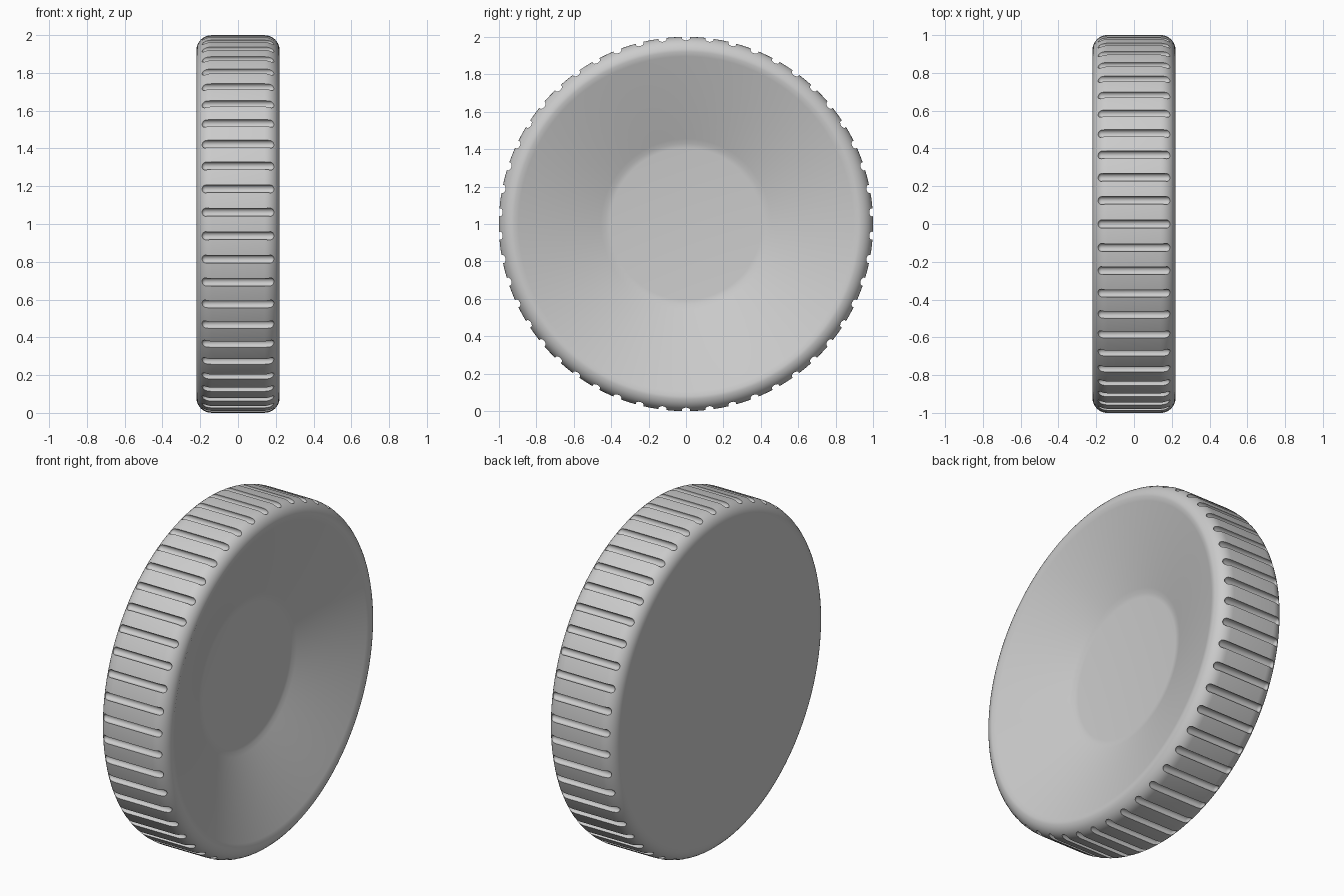
import bpy, bmesh, math
from mathutils import Matrix, Vector

cube = bpy.data.objects.get("Cube")
if cube:
    bpy.data.objects.remove(cube, do_unlink=True)

GROOVES = 50
SEGMENTS = 200
HALF_WIDTH, BEVEL = 0.22, 0.08

# Single grey material
grey = bpy.data.materials.new("plain grey")
grey.use_nodes = True
colour = (0.6, 0.6, 0.6, 1)
grey.diffuse_color = colour
grey.node_tree.nodes["Principled BSDF"].inputs["Base Color"].default_value = colour


def add_object(name, bm):
    bmesh.ops.recalc_face_normals(bm, faces=bm.faces)
    mesh = bpy.data.meshes.new(name)
    bm.to_mesh(mesh)
    bm.free()
    mesh.materials.append(grey)
    obj = bpy.data.objects.new(name, mesh)
    bpy.context.collection.objects.link(obj)
    return obj


def lathe(bm, profile, steps, matrix=Matrix()):
    """Revolve (x, radius) points around the x axis and cap both ends."""
    rings = []
    for x, r in profile:
        rings.append([bm.verts.new(matrix @ Vector((
            x, r * math.sin(2 * math.pi * i / steps), r * math.cos(2 * math.pi * i / steps))))
            for i in range(steps)])
    for a, b in zip(rings, rings[1:]):
        for i in range(steps):
            j = (i + 1) % steps
            bm.faces.new((a[i], a[j], b[j], b[i]))
    bm.faces.new(rings[0])
    bm.faces.new(rings[-1][::-1])


# Wheel body: flat back, rounded shoulders, shallow dish on the +x side
arc = [(HALF_WIDTH - BEVEL + BEVEL * math.sin(t), 1 - BEVEL + BEVEL * math.cos(t))
       for t in (math.radians(90 * k / 8) for k in range(9))]
profile = [(-x, r) for x, r in reversed(arc)] + arc
profile += [(0.211, 0.895), (0.064, 0.455), (0.053, 0.43), (0.05, 0.405)]
bm = bmesh.new()
lathe(bm, profile, SEGMENTS)
wheel = add_object("wheel", bm)

# Grip grooves: a ring of capsule cutters lying across the tread
radius, reach = 0.022, 0.193
cap = [(reach - radius + radius * math.sin(t), radius * math.cos(t))
       for t in (math.radians(a) for a in (0, 20, 40, 60, 80))]
capsule = [(-x, r) for x, r in reversed(cap)] + cap
bm = bmesh.new()
for k in range(GROOVES):
    place = (Matrix.Rotation(2 * math.pi * k / GROOVES, 4, 'X')
             @ Matrix.Translation((0, 0, 0.992)))
    lathe(bm, capsule, 16, place)
cutter = add_object("groove_cutter", bm)
cutter.hide_render = True

cut = wheel.modifiers.new("grooves", 'BOOLEAN')
cut.operation = 'DIFFERENCE'
cut.solver = 'EXACT'
cut.object = cutter

bpy.ops.object.select_all(action='DESELECT')
wheel.select_set(True)
bpy.context.view_layer.objects.active = wheel
bpy.ops.object.modifier_apply(modifier=cut.name)
bpy.data.objects.remove(cutter, do_unlink=True)

# Stand on the ground, rounded surfaces shaded smooth
wheel.data.transform(Matrix.Translation((0, 0, 1)))
bpy.ops.object.shade_smooth_by_angle(angle=math.radians(30))
